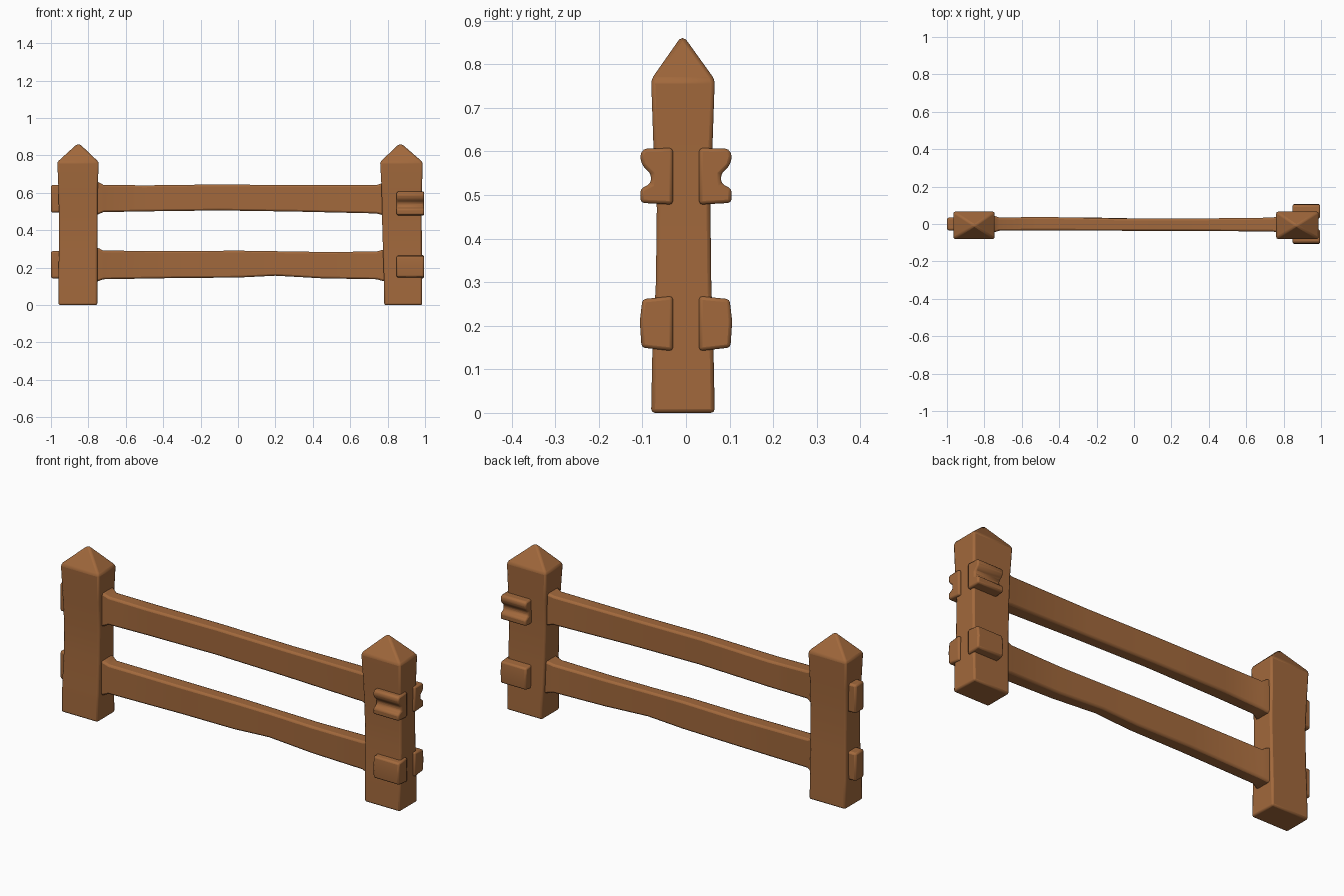
import bpy, bmesh

if "Cube" in bpy.data.objects:
    bpy.data.objects.remove(bpy.data.objects["Cube"])

wood = bpy.data.materials.new("warm brown wood")
wood.diffuse_color = (0.36, 0.14, 0.045, 1)
wood.use_nodes = True
wood.node_tree.nodes["Principled BSDF"].inputs["Base Color"].default_value = wood.diffuse_color


def finish(name, bm, bevel):
    """Turn a bmesh into a softly bevelled wooden object."""
    bmesh.ops.recalc_face_normals(bm, faces=bm.faces)
    mesh = bpy.data.meshes.new(name)
    bm.to_mesh(mesh)
    bm.free()
    mesh.materials.append(wood)
    ob = bpy.data.objects.new(name, mesh)
    bpy.context.collection.objects.link(ob)
    mod = ob.modifiers.new("worn edges", 'BEVEL')
    mod.width = bevel
    mod.segments = 2
    mod.limit_method = 'ANGLE'
    mod.angle_limit = 0.52
    bpy.ops.object.select_all(action='DESELECT')
    ob.select_set(True)
    bpy.context.view_layer.objects.active = ob
    bpy.ops.object.shade_smooth_by_angle(angle=0.6)
    return ob


def loft(name, rings, bevel, apex=None):
    """Skin a list of point loops; cap the end flat or with a point."""
    bm = bmesh.new()
    loops = [[bm.verts.new(p) for p in ring] for ring in rings]
    n = len(loops[0])
    for a, b in zip(loops, loops[1:]):
        for i in range(n):
            j = (i + 1) % n
            bm.faces.new((a[i], a[j], b[j], b[i]))
    bm.faces.new(loops[0])
    if apex:
        tip = bm.verts.new(apex)
        for i in range(n):
            bm.faces.new((loops[-1][i], loops[-1][(i + 1) % n], tip))
    else:
        bm.faces.new(loops[-1])
    return finish(name, bm, bevel)


def post(name, widths, tip_x):
    # height, front y, back y shared by both posts
    depth = [(0, -.08, .066), (.15, -.077, .063), (.3, -.069, .058),
             (.47, -.067, .056), (.62, -.075, .061), (.765, -.08, .066)]
    rings = [[(x0, y0, z), (x1, y0, z), (x1, y1, z), (x0, y1, z)]
             for (z, y0, y1), (x0, x1) in zip(depth, widths)]
    loft(name, rings, 0.009, (tip_x, -.008, .868))


def rail(name, sections):
    # each section: x, bottom, top, front, back
    rings = [[(x, y0, z0), (x, y1, z0), (x, y1, z1), (x, y0, z1)]
             for x, z0, z1, y0, y1 in sections]
    loft(name, rings, 0.01)


# Pointed posts
post("left_post", [(-.96, -.752), (-.96, -.752), (-.957, -.752),
                   (-.957, -.75), (-.96, -.75), (-.966, -.745)], -.853)
post("right_post", [(.782, .985), (.78, .985), (.775, .983),
                    (.77, .982), (.768, .984), (.76, .987)], .868)

# Long rails, slightly wavy, flaring where they meet the posts
rail("upper_rail", [
    (-1, .495, .643, -.034, .034), (-.93, .495, .643, -.036, .036),
    (-.75, .484, .66, -.045, .045), (-.72, .497, .643, -.036, .034),
    (-.5, .501, .64, -.035, .038), (-.1, .506, .645, -.036, .03),
    (.3, .5, .641, -.037, .029), (.74, .49, .641, -.04, .034),
    (.78, .48, .655, -.048, .044), (.9, .49, .64, -.04, .034)])
rail("lower_rail", [
    (-1, .143, .289, -.034, .034), (-.93, .143, .289, -.036, .036),
    (-.75, .127, .307, -.045, .045), (-.72, .138, .291, -.036, .034),
    (-.3, .145, .289, -.035, .036), (0, .147, .291, -.036, .03),
    (.2, .157, .288, -.033, .029), (.45, .143, .284, -.037, .029),
    (.74, .138, .286, -.04, .034),
    (.79, .125, .3, -.048, .044), (.9, .138, .285, -.04, .034)])

# Stubby blocks on front and back of the right post (profile in y, z)
notched = [(.03, .608), (.098, .606), (.106, .59), (.1, .567), (.08, .548),
           (.081, .526), (.105, .514), (.104, .482), (.03, .478)]
plain = [(.03, .268), (.1, .261), (.106, .21), (.102, .15), (.03, .142)]
for side, s in (("front", -1), ("back", 1)):
    for label, prof in (("upper", notched), ("lower", plain)):
        loft(f"{label}_{side}_block",
             [[(x, s * y, z) for y, z in prof] for x in (.848, .995)], 0.008)
